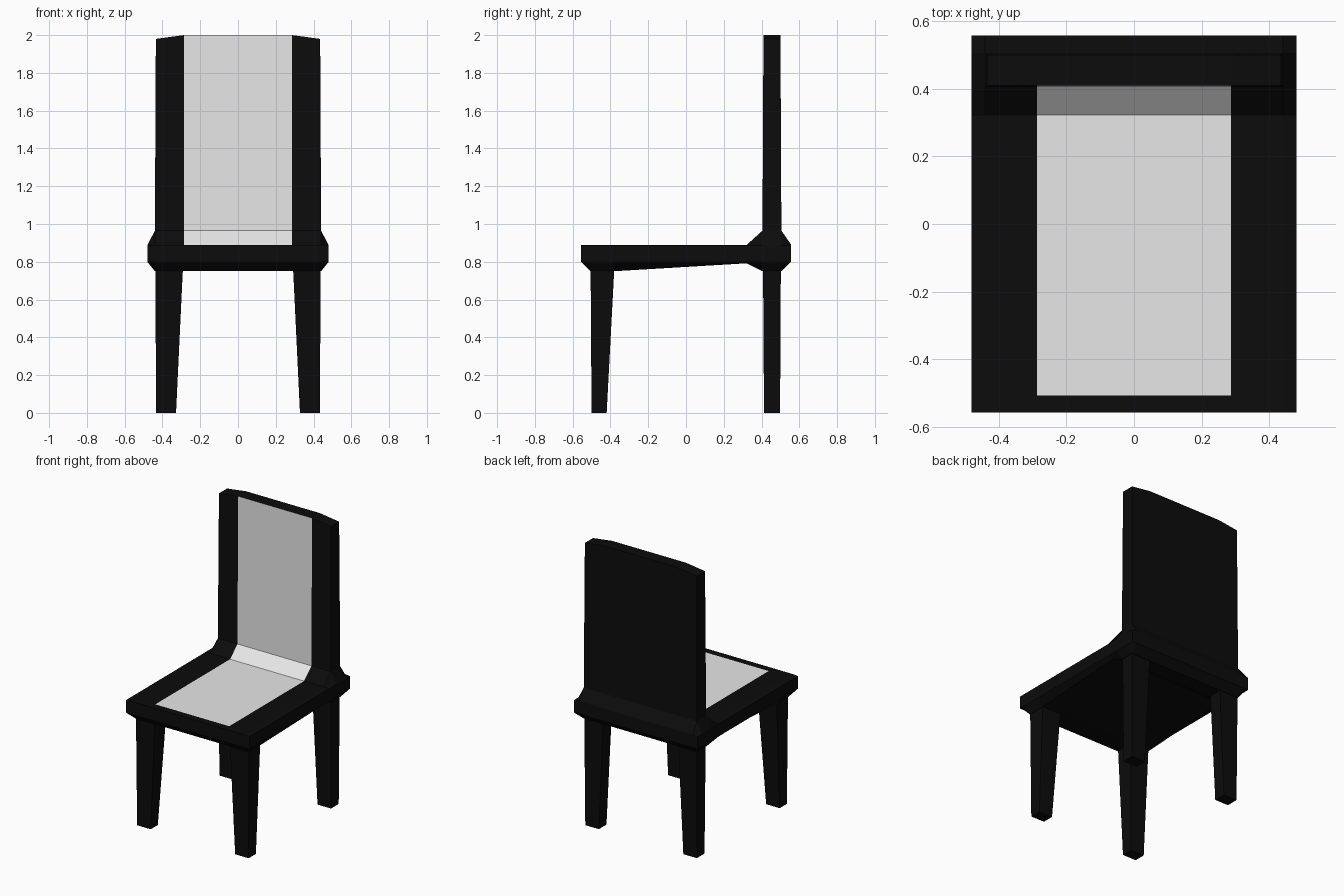
import bpy, bmesh

if "Cube" in bpy.data.objects:
    bpy.data.objects.remove(bpy.data.objects["Cube"])


def material(name, v):
    m = bpy.data.materials.new(name)
    m.diffuse_color = (v, v, v, 1)
    m.use_nodes = True
    m.node_tree.nodes["Principled BSDF"].inputs["Base Color"].default_value = m.diffuse_color
    return m


BLACK = material("black frame", 0.0035)
GREY = material("light grey upholstery", 0.8)


def loft(name, rings, is_panel=None, is_hidden=None):
    """Skin a row of closed rings, cap the ends, colour and trim by rule."""
    bm = bmesh.new()
    rows = [[bm.verts.new(p) for p in ring] for ring in rings]
    n = len(rows[0])
    for a, b in zip(rows, rows[1:]):
        for i in range(n):
            j = (i + 1) % n
            bm.faces.new((a[i], a[j], b[j], b[i]))
    bm.faces.new(rows[0])
    bm.faces.new(rows[-1])
    bmesh.ops.recalc_face_normals(bm, faces=bm.faces)
    for f in bm.faces:
        if is_panel and is_panel(f.normal, f.calc_center_median()):
            f.material_index = 1
    if is_hidden:
        gone = [f for f in bm.faces if is_hidden(f.normal, f.calc_center_median())]
        bmesh.ops.delete(bm, geom=gone, context='FACES')
    bmesh.ops.dissolve_degenerate(bm, dist=0.0005, edges=bm.edges)
    me = bpy.data.meshes.new(name)
    bm.to_mesh(me)
    bm.free()
    me.materials.append(BLACK)
    me.materials.append(GREY)
    ob = bpy.data.objects.new(name, me)
    bpy.context.collection.objects.link(ob)
    return ob


# Seat: cross-sections from front to back as (y, underside z, top z)
def seat_ring(y, zb, zt):
    half = [(0.44, zb), (0.48, 0.80), (0.48, 0.887), (0.44, zt), (0.287, zt)]
    pts = half + [(-x, z) for x, z in reversed(half)]
    return [(x, y, z) for x, z in pts]


sections = [(-0.557, 0.80, 0.89), (-0.507, 0.75, 0.89), (-0.38, 0.75, 0.89),
            (0.322, 0.792, 0.89), (0.405, 0.75, 0.965), (0.505, 0.75, 0.965),
            (0.557, 0.80, 0.89)]
loft("seat", [seat_ring(*s) for s in sections],
     lambda n, c: n.z > 0.3 and abs(c.x) < 0.1 and -0.5 < c.y < 0.4,
     lambda n, c: n.z > 0.9 and c.z > 0.95 and abs(c.x) < 0.44)

# Backrest: slab with sloping top corners and a pale centre panel
loft("backrest",
     [[(xb, 0.405, 0.965), (xt, 0.41, z), (xt, 0.50, z), (xb, 0.505, 0.965)]
      for xb, xt, z in [(-0.44, -0.435, 1.98), (-0.287, -0.287, 2.0),
                        (0.287, 0.287, 2.0), (0.44, 0.435, 1.98)]],
     lambda n, c: n.y < -0.9 and abs(c.x) < 0.1,
     lambda n, c: n.z < -0.9)


# Tapered legs, left and right
def leg(name, s, top_y, bottom_y):
    def ring(x0, x1, y, z):
        return [(s * x0, y[0], z), (s * x1, y[0], z), (s * x1, y[1], z), (s * x0, y[1], z)]
    loft(name, [ring(0.328, 0.433, bottom_y, 0), ring(0.292, 0.438, top_y, 0.755)])


for s, side in ((-1, "left"), (1, "right")):
    leg("front_leg_" + side, s, (-0.505, -0.38), (-0.50, -0.42))
    leg("back_leg_" + side, s, (0.408, 0.502), (0.413, 0.498))
